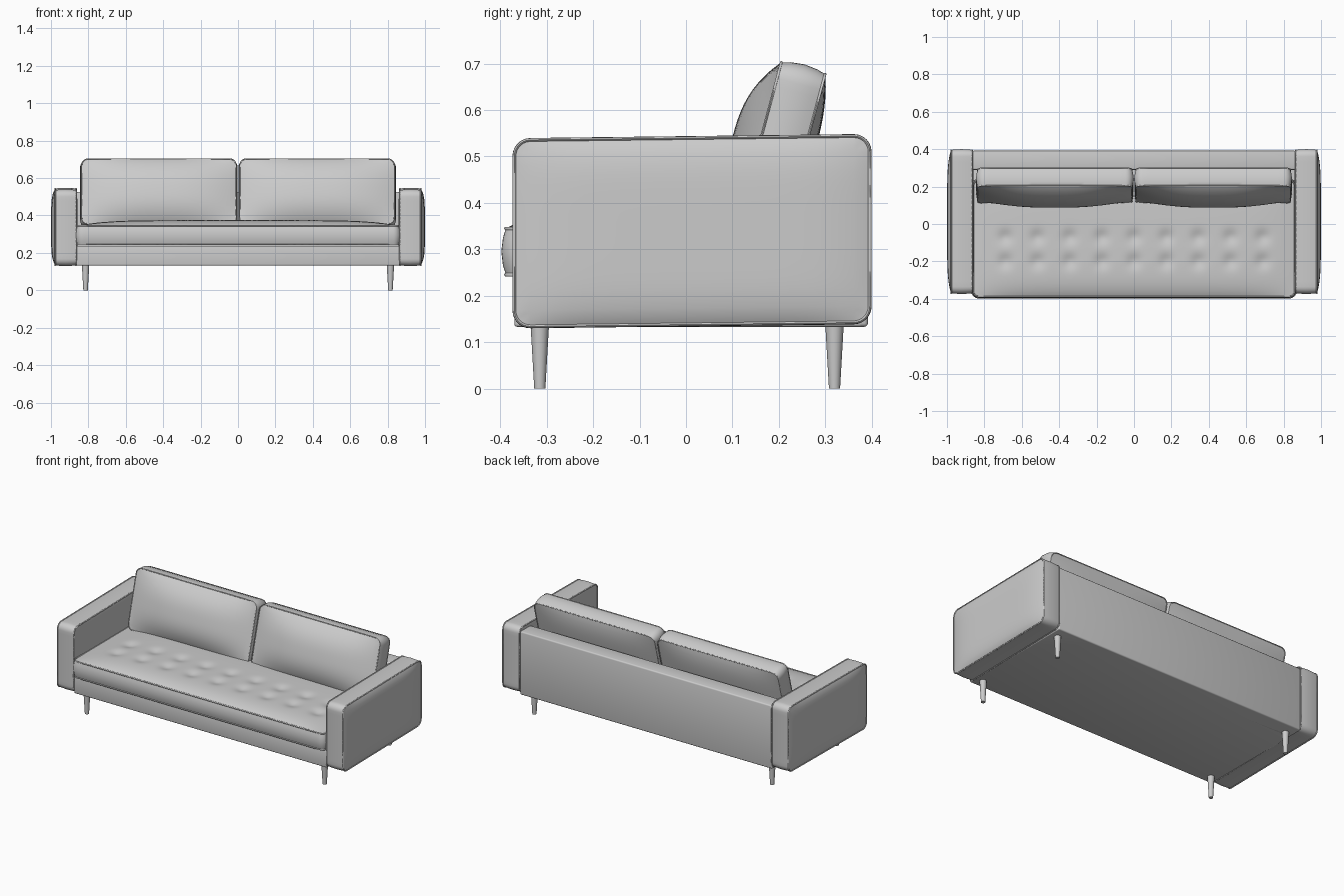
import bpy
import bmesh
import math
from mathutils import Matrix, Vector

cube = bpy.data.objects.get("Cube")
if cube:
    bpy.data.objects.remove(cube, do_unlink=True)

# One plain grey upholstery colour
GREY = (0.6, 0.6, 0.6, 1)
grey = bpy.data.materials.new("light grey")
grey.use_nodes = True
grey.diffuse_color = GREY
grey.node_tree.nodes["Principled BSDF"].inputs["Base Color"].default_value = GREY


def add(name, data, angle=35):
    obj = bpy.data.objects.new(name, data)
    bpy.context.collection.objects.link(obj)
    data.materials.append(grey)
    bpy.ops.object.select_all(action='DESELECT')
    obj.select_set(True)
    bpy.context.view_layer.objects.active = obj
    if obj.type == 'CURVE':
        bpy.ops.object.convert(target='MESH')
    bpy.ops.object.shade_smooth_by_angle(angle=math.radians(angle))
    return bpy.context.object


def finish(name, bm, angle=35):
    bmesh.ops.recalc_face_normals(bm, faces=bm.faces)
    mesh = bpy.data.meshes.new(name)
    bm.to_mesh(mesh)
    bm.free()
    return add(name, mesh, angle)


def piping(name, points, radius):
    curve = bpy.data.curves.new(name, 'CURVE')
    curve.dimensions = '3D'
    curve.bevel_depth = radius
    curve.bevel_resolution = 1
    spline = curve.splines.new('POLY')
    spline.points.add(len(points) - 1)
    for point, co in zip(spline.points, points):
        point.co = (*co, 1)
    spline.use_cyclic_u = True
    add(name, curve, 60)


def axis(half, r, n):
    """Grid positions, denser in the rounded corners."""
    inner = half - r
    corner = [inner + r * i / 4 for i in range(1, 5)]
    middle = [inner * (2 * i / n - 1) for i in range(n + 1)]
    return [-c for c in reversed(corner)] + middle + corner


def bulge(height, power):
    return lambda u, v: height * (1 - abs(u) ** power) * (1 - abs(v) ** power)


def padded(name, size, r, place, front, back, side=0.006, cells=(24, 16), pipe=0.004):
    """Rounded upholstered slab: two padded faces, a side band and piped seams."""
    w, h, d = (s / 2 for s in size)
    xs, ys = axis(w, r, cells[0]), axis(h, r, cells[1])
    nx, ny = len(xs), len(ys)
    bm = bmesh.new()

    def outline(x, y):
        core = Vector((max(r - w, min(w - r, x)), max(r - h, min(h - r, y))))
        off = Vector((x, y)) - core
        if off.length > 0:
            off = off.normalized() * max(abs(off.x), abs(off.y))
        return core + off, off

    rim = ([(i, 0) for i in range(nx - 1)] + [(nx - 1, j) for j in range(ny - 1)]
           + [(i, ny - 1) for i in range(nx - 1, 0, -1)]
           + [(0, j) for j in range(ny - 1, 0, -1)])
    rings = []
    for sign, pad in ((-1, back), (1, front)):
        grid = {}
        for i, x in enumerate(xs):
            for j, y in enumerate(ys):
                p, _ = outline(x, y)
                z = sign * (d + pad(x / w, y / h))
                grid[i, j] = bm.verts.new(place @ Vector((p.x, p.y, z)))
        for i in range(nx - 1):
            for j in range(ny - 1):
                bm.faces.new((grid[i, j], grid[i + 1, j], grid[i + 1, j + 1], grid[i, j + 1]))
        rings.append([grid[k] for k in rim])
    # Side band swells slightly between the seams
    for t in (-0.6, 0, 0.6):
        ring = []
        for i, j in rim:
            p, off = outline(xs[i], ys[j])
            p = p + off.normalized() * side * (1 - t * t)
            ring.append(bm.verts.new(place @ Vector((p.x, p.y, t * d))))
        rings.insert(-1, ring)
    for a, b in zip(rings, rings[1:]):
        for k in range(len(rim)):
            m = (k + 1) % len(rim)
            bm.faces.new((a[k], a[m], b[m], b[k]))
    seams = [[v.co.copy() for v in ring] for ring in (rings[0], rings[-1])]
    finish(name, bm)
    for label, seam in zip(("back", "front"), seams):
        piping(f"{name}_{label}_piping", seam, pipe)


def box(name, low, high, bevel):
    low, high = Vector(low), Vector(high)
    bm = bmesh.new()
    bmesh.ops.create_cube(bm, size=1, matrix=Matrix.Translation((low + high) / 2)
                          @ Matrix.Diagonal((*(high - low), 1)))
    bmesh.ops.bevel(bm, geom=bm.edges[:], offset=bevel, segments=3, profile=0.5, affect='EDGES')
    finish(name, bm)


# Frame: base and back panel
box("base", (-0.865, -0.37, 0.133), (0.865, 0.38, 0.238), 0.006)
box("back_panel", (-0.865, 0.29, 0.133), (0.865, 0.392, 0.525), 0.008)

# Seat cushion with two rows of tufted dimples
SEAT_W, SEAT_H, SEAT_Y = 1.72, 0.62, -0.078
tufts = [(0.172 * i, y) for i in range(-4, 5) for y in (-0.2, -0.07)]
seat_pad = bulge(0.03, 6)


def tufted(u, v):
    x, y = u * SEAT_W / 2, v * SEAT_H / 2 + SEAT_Y
    dip = sum(math.exp(-((x - a) ** 2 + (y - b) ** 2) / 0.0014) for a, b in tufts)
    return seat_pad(u, v) - 0.013 * dip


padded("seat_cushion", (SEAT_W, SEAT_H, 0.1), 0.03, Matrix.Translation((0, SEAT_Y, 0.295)),
       tufted, bulge(0.003, 6), side=0.01, cells=(120, 44))

# Arms, back cushions and legs on each side
for label, s in (("left", 1), ("right", -1)):
    arm = Matrix(((0, 0, s, s * 0.922), (1, 0, 0, 0.013), (0.012, 1, 0, 0.339), (0, 0, 0, 1)))
    padded(f"{label}_arm", (0.766, 0.402, 0.112), 0.035, arm,
           bulge(0.021, 6), bulge(0.008, 6), side=0.004)

    lean = Matrix.Translation((s * 0.423, 0.206, 0.516)) @ Matrix.Rotation(math.radians(75), 4, 'X')
    padded(f"{label}_back_cushion", (0.825, 0.36, 0.098), 0.035, lean,
           bulge(0.06, 2.6), bulge(0.022, 3), side=0.009, pipe=0.003)

    for end, y in (("front", -0.315), ("back", 0.32)):
        bm = bmesh.new()
        bmesh.ops.create_cone(bm, cap_ends=True, segments=24, radius1=0.012, radius2=0.02,
                              depth=0.14, matrix=Matrix.Translation((s * 0.815, y, 0.07)))
        finish(f"{label}_{end}_leg", bm)
